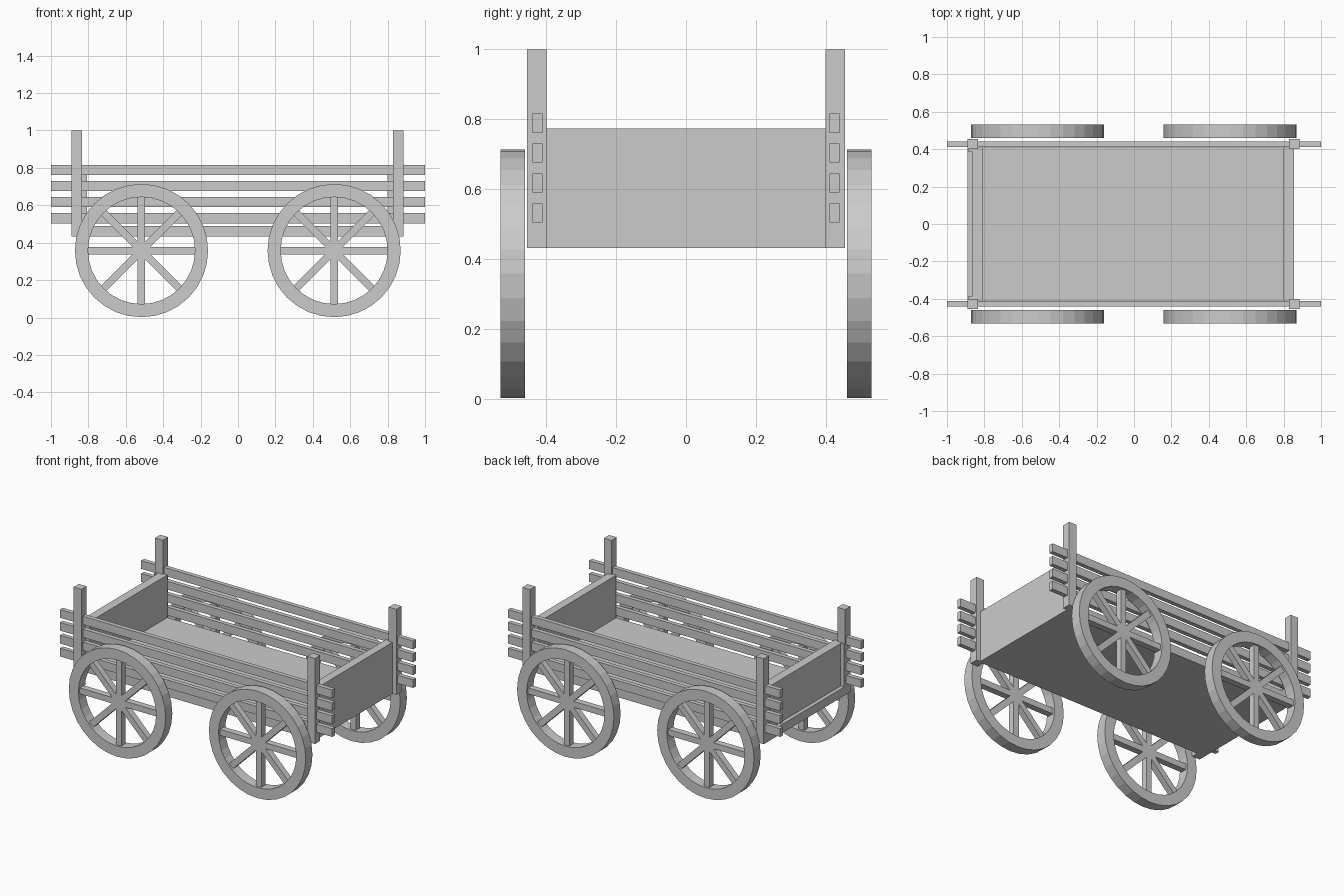
import bpy, bmesh
from math import pi, cos, sin
from mathutils import Matrix

if "Cube" in bpy.data.objects:
    bpy.data.objects.remove(bpy.data.objects["Cube"])


def box(name, x, y, z):
    """Axis-aligned box from (min, max) ranges."""
    bm = bmesh.new()
    size = [r[1] - r[0] for r in (x, y, z)]
    mid = [(r[0] + r[1]) / 2 for r in (x, y, z)]
    bmesh.ops.create_cube(bm, size=1, matrix=Matrix.Translation(mid) @ Matrix.Diagonal((*size, 1)))
    return finish(name, bm)


def finish(name, bm):
    bmesh.ops.recalc_face_normals(bm, faces=bm.faces)
    mesh = bpy.data.meshes.new(name)
    bm.to_mesh(mesh)
    bm.free()
    ob = bpy.data.objects.new(name, mesh)
    bpy.context.collection.objects.link(ob)
    return ob


def wheel_rim(name, cx, cy, cz, r_out, r_in, depth, n=32):
    """Ring with a rectangular section, axis along y."""
    bm = bmesh.new()
    section = [(r_out, -depth / 2), (r_out, depth / 2), (r_in, depth / 2), (r_in, -depth / 2)]
    rings = []
    for i in range(n):
        a = 2 * pi * i / n
        rings.append([bm.verts.new((cx + r * cos(a), cy + d, cz + r * sin(a))) for r, d in section])
    for i in range(n):
        a, b = rings[i], rings[(i + 1) % n]
        for k in range(4):
            m = (k + 1) % 4
            bm.faces.new((a[k], a[m], b[m], b[k]))
    return finish(name, bm)


def wheel_spokes(name, cx, cy, cz, length, width, depth):
    """Four crossing bars making eight spokes."""
    bm = bmesh.new()
    for i in range(4):
        m = (Matrix.Translation((cx, cy, cz)) @ Matrix.Rotation(i * pi / 4, 4, 'Y')
             @ Matrix.Diagonal((length, depth, width, 1)))
        bmesh.ops.create_cube(bm, size=1, matrix=m)
    return finish(name, bm)


# Wagon bed and end boards
box("floor", (-0.89, 0.855), (-0.41, 0.41), (0.432, 0.49))
box("front_end_board", (0.80, 0.855), (-0.41, 0.41), (0.432, 0.773))
box("rear_end_board", (-0.865, -0.806), (-0.41, 0.41), (0.48, 0.773))

for s, side in ((-1, "right"), (1, "left")):
    def span(a, b):
        return tuple(sorted((s * a, s * b)))

    # Corner posts
    box(side + "_rear_post", (-0.89, -0.833), span(0.40, 0.455), (0.432, 1.0))
    box(side + "_front_post", (0.828, 0.884), span(0.40, 0.455), (0.432, 1.0))
    # Narrow strip framing the rear board
    box(side + "_rear_strip", (-0.888, -0.86), span(0.388, 0.405), (0.48, 0.773))
    # Side slats
    for i in range(4):
        z = 0.504 + i * 0.0857
        box(f"{side}_slat_{i + 1}", (-1, 1), span(0.411, 0.44), (z, z + 0.055))
    # Wheels
    for x, end in ((-0.516, "rear"), (0.514, "front")):
        wheel_rim(f"{side}_{end}_wheel_rim", x, s * 0.496, 0.358, 0.356, 0.286, 0.07)
        wheel_spokes(f"{side}_{end}_wheel_spokes", x, s * 0.496, 0.358, 0.60, 0.04, 0.042)
